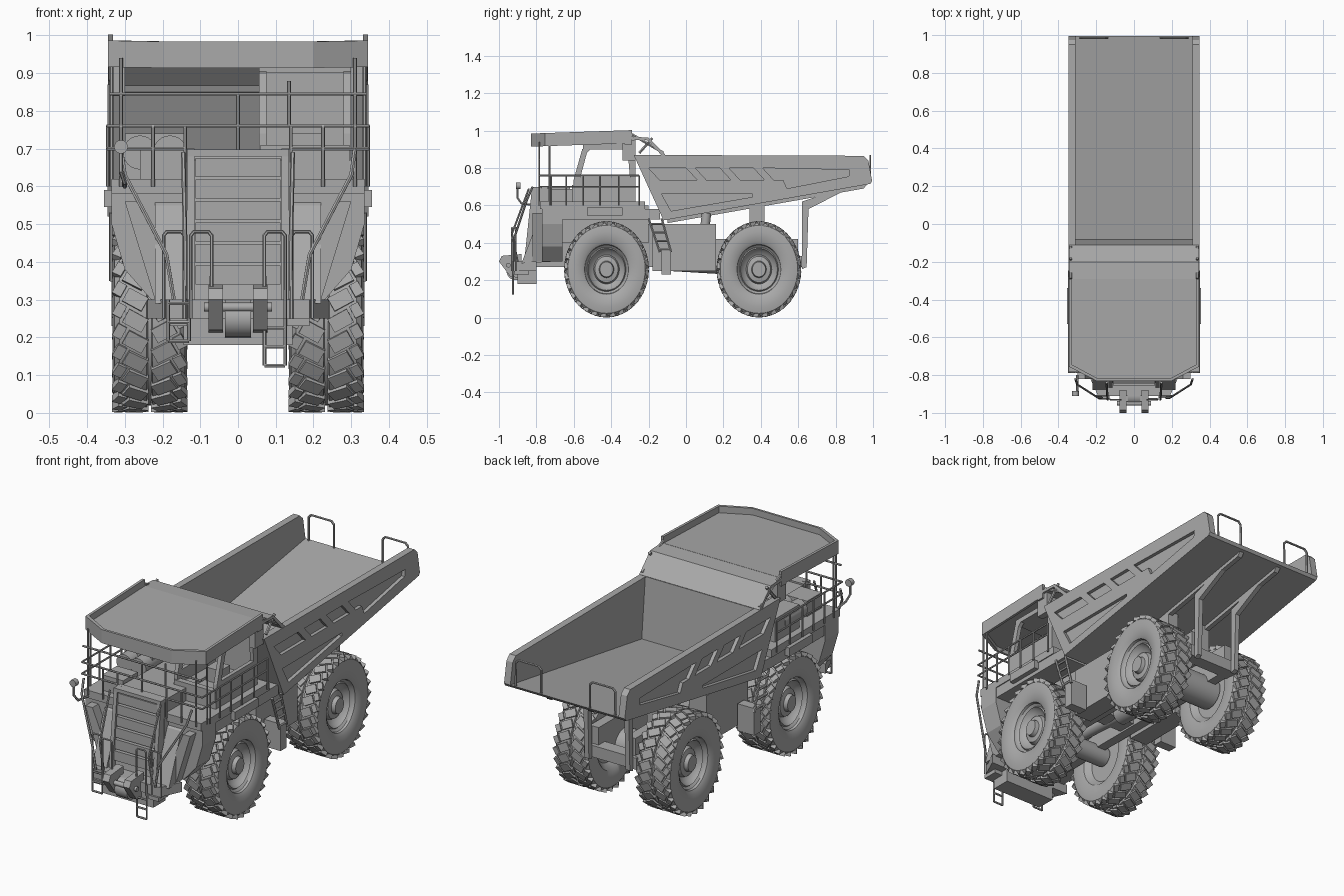
import bpy, bmesh, math
from mathutils import Matrix, Vector

if "Cube" in bpy.data.objects:
    bpy.data.objects.remove(bpy.data.objects["Cube"], do_unlink=True)

paint = bpy.data.materials.new("plain_grey")
paint.use_nodes = True
paint.diffuse_color = (0.4, 0.4, 0.4, 1)
paint.node_tree.nodes["Principled BSDF"].inputs["Base Color"].default_value = (0.4, 0.4, 0.4, 1)
smooth_parts = []
SIDES = (("left", 1), ("right", -1))


def add_mesh(name, bm, smooth=False):
    bmesh.ops.remove_doubles(bm, verts=bm.verts, dist=0.00001)
    bmesh.ops.recalc_face_normals(bm, faces=bm.faces)
    for face in bm.faces:
        face.smooth = smooth
    mesh = bpy.data.meshes.new(name)
    bm.to_mesh(mesh)
    bm.free()
    mesh.materials.clear()
    mesh.materials.append(paint)
    part = bpy.data.objects.new(name, mesh)
    bpy.context.collection.objects.link(part)
    if smooth:
        smooth_parts.append(part)
    return part


def box(name, xs, ys, zs):
    bm = bmesh.new()
    size = [b - a for a, b in (xs, ys, zs)]
    centre = Vector([(a + b) / 2 for a, b in (xs, ys, zs)])
    bmesh.ops.create_cube(bm, size=1, matrix=Matrix.Translation(centre) @ Matrix.Diagonal((*size, 1)))
    return add_mesh(name, bm)


def pair(name, xs, ys, zs):
    for side, s in SIDES:
        box(f"{side}_{name}", sorted((s * xs[0], s * xs[1])), ys, zs)


def from_curve(name, curve, matrix, smooth=False):
    temp = bpy.data.objects.new(name + "_curve", curve)
    bpy.context.collection.objects.link(temp)
    bpy.context.view_layer.update()
    mesh = temp.evaluated_get(bpy.context.evaluated_depsgraph_get()).to_mesh()
    bm = bmesh.new()
    bm.from_mesh(mesh)
    bm.transform(matrix)
    bpy.data.objects.remove(temp)
    return add_mesh(name, bm, smooth)


def add_spline(curve, points, closed):
    spline = curve.splines.new("POLY")
    spline.points.add(len(points) - 1)
    for point, co in zip(spline.points, points):
        point.co = (*co, 1) if len(co) == 3 else (*co, 0, 1)
    spline.use_cyclic_u = closed


def sheet(name, axis, start, end, *loops):
    """Extrude an outline, with further loops as holes, along one axis."""
    curve = bpy.data.curves.new(name, "CURVE")
    curve.dimensions, curve.fill_mode = "2D", "BOTH"
    curve.extrude = abs(end - start) / 2
    for loop in loops:
        add_spline(curve, loop, True)
    columns = {"x": "yzx", "y": "xzy", "z": "xyz"}[axis]
    matrix = Matrix([[float(c == row) for c in columns] for row in "xyz"]).to_4x4()
    matrix["xyz".index(axis)][3] = (start + end) / 2
    return from_curve(name, curve, matrix)


def tubes(name, paths, radius=0.005, mirrored=False):
    curve = bpy.data.curves.new(name, "CURVE")
    curve.dimensions, curve.bevel_depth, curve.bevel_resolution = "3D", radius, 1
    curve.use_fill_caps = True
    for path in paths:
        add_spline(curve, path, False)
        if mirrored:
            add_spline(curve, [(-x, y, z) for x, y, z in path], False)
    return from_curve(name, curve, Matrix(), True)


def cylinder(name, start, end, radius):
    a, b = Vector(start), Vector(end)
    bm = bmesh.new()
    turn = (b - a).to_track_quat("Z", "Y").to_matrix().to_4x4()
    bmesh.ops.create_cone(bm, cap_ends=True, segments=24, radius1=radius, radius2=radius,
                          depth=(b - a).length, matrix=Matrix.Translation((a + b) / 2) @ turn)
    return add_mesh(name, bm, True)


def wheel(name, s, y):
    # Tyre and dished rim turned from one profile
    tyre = [(-.06, 0), (-.06, .12), (-.09, .15), (-.099, .2), (-.093, .235), (-.08, .248), (-.008, .248),
            (-.005, .238), (.005, .238), (.008, .248), (.08, .248), (.093, .235), (.099, .2), (.092, .15)]
    rim = [(.082, .133), (.07, .13), (.06, .118), (.067, .112), (.045, .1), (.032, .078),
           (.05, .07), (.055, .045), (.075, .04), (.075, 0)]
    bm = bmesh.new()
    verts = [bm.verts.new((x, 0, r)) for x, r in tyre + rim]
    edges = [bm.edges.new(e) for e in zip(verts, verts[1:])]
    bmesh.ops.spin(bm, geom=verts + edges, axis=(1, 0, 0), cent=(0, 0, 0), steps=48, angle=math.tau)
    # Low slanted tread blocks, with shoulder blocks between them
    for i in range(28):
        for row in (-1, 1):
            for x, length, width, shift in ((.038, .058, .04, 0), (.08, .026, .036, .5)):
                turn = Matrix.Rotation(math.tau * (i + shift + row / 4) / 28, 4, "X")
                slant = Matrix.Rotation(row * .5, 4, "Z")
                place = Matrix.Translation((row * x, 0, .246))
                bmesh.ops.create_cube(bm, size=1, matrix=turn @ place @ slant @ Matrix.Diagonal((length, width, .02, 1)))
    bm.transform(Matrix.Translation((s * .234, y, .258)) @ Matrix.Diagonal((s, .88, 1, 1)))
    add_mesh(name, bm, True)


for side, s in SIDES:
    wheel(f"{side}_front_wheel", s, -.425)
    wheel(f"{side}_rear_wheel", s, .39)

# Chassis and running gear
pair("frame_rail", (.08, .13), (-.8, .6), (.27, .42))
pair("fuel_tank", (.13, .23), (-.18, .16), (.25, .5))
box("frame_cross_member", (-.13, .13), (-.2, -.1), (.28, .5))
box("rear_cross_member", (-.15, .15), (.55, .62), (.27, .33))
cylinder("rear_axle", (-.16, .39, .26), (.16, .39, .26), .08)
cylinder("front_axle", (-.16, -.425, .26), (.16, -.425, .26), .05)
cylinder("drive_housing", (0, -.1, .3), (0, .4, .27), .05)
cylinder("drive_shaft", (0, -.6, .33), (0, -.1, .3), .03)
for side, s in SIDES:
    cylinder(f"{side}_hoist_cylinder", (s * .16, .08, .3), (s * .16, .11, .56), .025)
    sheet(f"{side}_rear_strut", "x", s * .105, s * .13,
          [(.62, .26), (.645, .27), (.655, .58), (.83, .67), (.8, .68), (.62, .62)])
pair("body_pivot", (.07, .13), (.34, .42), (.4, .62))

# Dump body
body = [(-.28, .87), (.95, .865), (.975, .84), (.995, .73), (.985, .715), (-.12, .52)]
holes = [[(-.2, .8), (.0, .8), (.06, .735), (-.14, .735)],
         [(.05, .8), (.18, .8), (.24, .735), (.11, .735)],
         [(.23, .8), (.36, .8), (.42, .735), (.29, .735)],
         [(.41, .8), (.875, .79), (.87, .755), (.54, .69), (.52, .735), (.47, .735)],
         [(-.13, .66), (.355, .66), (.355, .645), (-.08, .57)]]
for side, s in SIDES:
    sheet(f"{side}_body_wall", "x", s * .31, s * .328, body)
    sheet(f"{side}_body_frame", "x", s * .328, s * .346, body, *holes)
    sheet(f"{side}_floor_beam", "x", s * .105, s * .13, [(-.1, .505), (.95, .69), (.97, .715), (-.1, .53)])
sheet("body_floor", "x", -.312, .312, [(-.12, .52), (.985, .715), (.995, .73), (-.1, .555)])
sheet("body_front_wall", "x", -.312, .312, [(-.27, .85), (-.12, .52), (-.08, .55), (-.11, .87)])
sheet("canopy_slope", "x", -.345, .345, [(-.3, .968), (-.2, .962), (-.11, .872), (-.125, .862), (-.205, .948), (-.3, .952)])
tubes("tail_rails", [[(.14, .985, .73), (.14, .985, .85), (.155, .985, .865),
                      (.27, .985, .865), (.285, .985, .85), (.285, .985, .73)]], .006, True)
tubes("canopy_braces", [[(.335, -.29, .98), (.335, -.12, .88)], [(.335, -.25, .88), (.335, -.18, .96)]], .008, True)

# Canopy: a tray with an upright rim, open at the back
plan = [(-.345, -.29), (-.345, -.755), (-.2, -.83), (.2, -.83), (.345, -.755), (.345, -.29)]
inner = [(x * .96, y + .012 if y < -.5 else y) for x, y in plan]
plate = sheet("canopy_plate", "z", .935, .95, plan)
rim = sheet("canopy_rim", "z", .914, .984, plan + inner[::-1])
for part in (plate, rim):
    for v in part.data.vertices:
        v.co.z += (v.co.y + .83) * .034
box("canopy_rear_beam", (-.345, .345), (-.33, -.29), (.925, .965))
pair("canopy_bracket", (.3, .335), (-.34, -.27), (.84, .95))

# Nose with slatted radiator
sheet("engine_hood", "x", -.13, .13, [(-.84, .3), (-.8, .67), (-.78, .69), (-.3, .68), (-.3, .36), (-.78, .3)])
for i in range(6):
    z = .34 + i * .057
    y = -.842 + (z - .34) * .11
    box(f"radiator_slat_{i + 1}", (-.112, .112), (y - .012, y + .02), (z, z + .05))
for side, s in SIDES:
    sheet(f"{side}_radiator_post", "x", s * .115, s * .135, [(-.865, .3), (-.825, .68), (-.79, .7), (-.79, .3)])
box("radiator_top", (-.135, .135), (-.825, -.77), (.68, .698))

# Bumper and tow hooks
sheet("bumper", "z", .25, .3, [(-.24, -.8), (-.19, -.91), (.19, -.91), (.24, -.8)])
box("bumper_skirt", (-.145, .145), (-.9, -.8), (.18, .26))
pair("bumper_step", (.13, .19), (-.92, -.84), (.23, .25))
for side, s in SIDES:
    sheet(f"{side}_tow_hook", "x", s * .04, s * .078, [(-1, .3), (-.985, .33), (-.88, .34), (-.88, .21), (-.94, .22)])
cylinder("tow_pin", (-.09, -.95, .28), (.09, -.95, .28), .012)
cylinder("tow_roller", (-.035, -.91, .25), (.035, -.91, .25), .05)

# Decks, fenders and steps
pair("deck", (.13, .335), (-.78, -.22), (.58, .62))
pair("deck_skirt", (.2, .33), (-.7, -.14), (.525, .58))
pair("deck_light_box", (.325, .355), (-.53, -.34), (.545, .59))
pair("inner_arch", (.1, .14), (-.8, -.2), (.4, .6))
for side, s in SIDES:
    sheet(f"{side}_front_fender", "y", -.77, -.66,
          [(s * x, z) for x, z in ((.12, .3), (.23, .3), (.3, .38), (.335, .5), (.335, .6), (.12, .6))])
    sheet(f"{side}_fender_wing", "x", s * .14, s * .22, [(-.88, .29), (-.78, .55), (-.74, .58), (-.68, .46), (-.7, .3)])
    sheet(f"{side}_stair", "y", -.82, -.77,
          [(s * x, z) for x, z in ((.15, .3), (.22, .3), (.3, .56), (.26, .56))])
pair("side_step_box", (.24, .335), (-.13, -.08), (.23, .37))
tubes("side_ladders", [[(.335, -.2, .53), (.335, -.14, .35)], [(.335, -.13, .53), (.335, -.08, .35)]]
      + [[(.335, -.19 + .015 * i, .5 - .045 * i), (.335, -.12 + .012 * i, .5 - .045 * i)] for i in range(4)], .007, True)

# Front ladders and grab rails
for side, x, low in (("right", -.185, .19), ("left", .07, .125)):
    rungs = [[(x, -.925, z), (x + .055, -.925, z)] for z in (low, low + .05, low + .1)]
    legs = [[(x + d, -.925, low), (x + d, -.925, .3)] for d in (0, .055)]
    tubes(f"{side}_front_ladder", rungs + legs, .005)
tubes("front_grab_rails", [[(x, y, .25), (x, y, .47), (x + .008, y, .48), (x + .047, y, .48), (x + .055, y, .47),
                            (x + .055, y, .25)] for x, y in ((.07, -.93), (.142, -.91))], .005, True)
tubes("stair_rails", [[(.17, -.92, .3), (.19, -.92, .42), (.3, -.85, .63), (.31, -.82, .7)],
                      [(.14, -.9, .3), (.14, -.93, .45), (.145, -.84, .69)]], .006, True)

# Deck railings and canopy posts
levels = (.7, .76)
railing = [[(.14, -.785, z), (.345, -.785, z), (.345, -.25, z)] for z in levels]
railing += [[(.345, y, .6), (.345, y, .76)] for y in (-.72, -.64, -.55, -.46, -.36, -.25)]
railing += [[(x, -.785, .6), (x, -.785, .76)] for x in (.14, .225)]
railing += [[(x, y, .6), (x, y, .94)] for x, y in ((.31, -.785), (.335, -.73))]
tubes("deck_railings", railing, .005, True)
tubes("upper_rail", [[(-.34, -.785, .845), (.34, -.785, .845)], [(0, -.785, .69), (0, -.785, .845)],
                     [(-.14, -.785, .76), (.14, -.785, .76)], [(.135, -.785, .76), (.135, -.785, .88)]], .005)
tubes("mirror_arm", [[(-.3, -.8, .6), (-.3, -.88, .61), (-.31, -.9, .64), (-.31, -.9, .7)]], .006)
cylinder("mirror_head", (-.31, -.91, .705), (-.31, -.885, .705), .018)

# Operator cab with open windows
outline = [(-.61, .62), (-.6, .74), (-.555, .9), (-.53, .92), (-.3, .92), (-.27, .88), (-.27, .62)]
window = [(-.565, .75), (-.53, .88), (-.51, .9), (-.34, .9), (-.31, .87), (-.3, .75)]
for side, a, b in (("outer", .28, .3), ("inner", .055, .075)):
    sheet(f"cab_{side}_side", "x", a, b, outline, window)
box("cab_roof", (.055, .3), (-.55, -.29), (.9, .925))
box("cab_front_panel", (.06, .295), (-.61, -.58), (.6, .71))
box("cab_back_panel", (.06, .295), (-.29, -.27), (.62, .9))
box("cab_base", (.06, .3), (-.59, -.27), (.6, .67))
box("operator_seat", (.14, .22), (-.46, -.38), (.66, .74))

# Equipment on the open deck
box("control_cabinet", (-.26, -.14), (-.74, -.62), (.62, .7))
box("equipment_box", (-.3, -.14), (-.5, -.3), (.62, .74))
for i, x in enumerate((-.26, -.18)):
    cylinder(f"air_cleaner_{i + 1}", (x, -.56, .69), (x, -.38, .69), .045)

# Smooth the round parts while keeping edges sharp
bpy.ops.object.select_all(action="DESELECT")
for part in smooth_parts:
    part.select_set(True)
bpy.context.view_layer.objects.active = smooth_parts[0]
bpy.ops.object.shade_smooth_by_angle(angle=math.radians(35))
